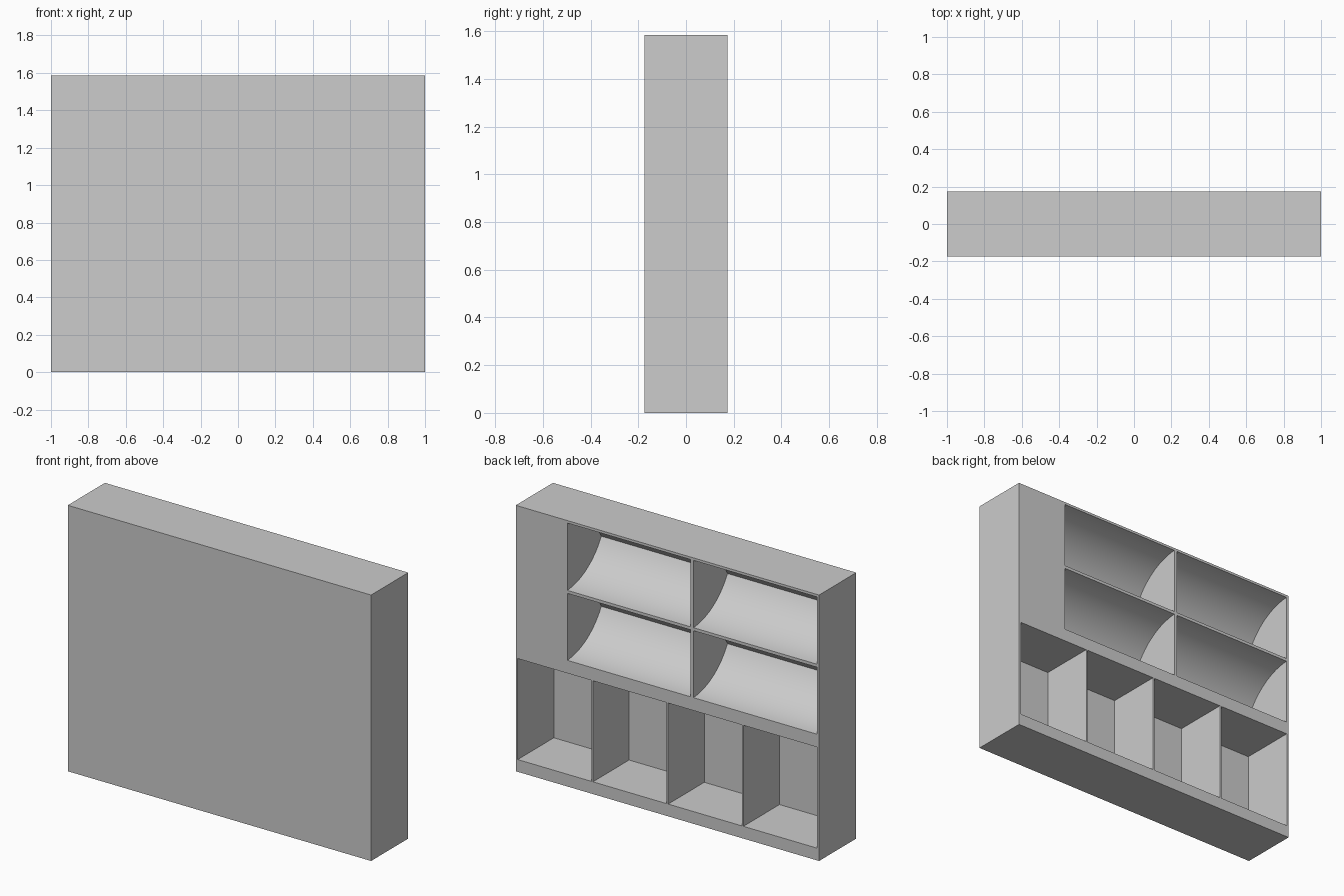
import bpy, bmesh, math

cube = bpy.data.objects.get("Cube")
if cube:
    bpy.data.objects.remove(cube, do_unlink=True)

WIDTH, DEPTH, HEIGHT = 2.0, 0.35, 1.585
BACK = DEPTH / 2          # open side of the compartments
OUT = BACK + 0.05         # cutters reach past the open side

grey = bpy.data.materials.new("light_grey")
grey.use_nodes = True
colour = (0.604, 0.604, 0.604, 1)
grey.diffuse_color = colour
grey.node_tree.nodes["Principled BSDF"].inputs["Base Color"].default_value = colour


def prism(name, profile, x0, x1):
    """Extrude a (y, z) profile from x0 to x1."""
    bm = bmesh.new()
    face = bm.faces.new([bm.verts.new((x0, y, z)) for y, z in profile])
    new = bmesh.ops.extrude_face_region(bm, geom=[face])["geom"]
    verts = [v for v in new if isinstance(v, bmesh.types.BMVert)]
    bmesh.ops.translate(bm, verts=verts, vec=(x1 - x0, 0, 0))
    bmesh.ops.recalc_face_normals(bm, faces=bm.faces)
    mesh = bpy.data.meshes.new(name)
    bm.to_mesh(mesh)
    bm.free()
    mesh.materials.append(grey)
    obj = bpy.data.objects.new(name, mesh)
    bpy.context.collection.objects.link(obj)
    return obj


def rect(y0, y1, z0, z1):
    return [(y0, z0), (y1, z0), (y1, z1), (y0, z1)]


def arch(z0, z1, depth, half_angle=math.radians(29), steps=16):
    """Pointed hollow: two matching arcs that meet in a crease at mid height."""
    rise = (z1 - z0) / 2
    slope = math.atan2(rise, depth)
    radius = math.hypot(rise, depth) / (2 * math.sin(half_angle))
    start = slope - half_angle
    arc = []
    for i in range(steps + 1):
        a = start + 2 * half_angle * i / steps
        arc.append((BACK - radius * (math.sin(a) - math.sin(start)),
                    radius * (math.cos(start) - math.cos(a))))
    lower = [(y, z0 + z) for y, z in arc]
    upper = [(y, z1 - z) for y, z in reversed(arc[:-1])]
    return [(OUT, z0)] + lower + upper + [(OUT, z1)]


# Solid cabinet block
cabinet = prism("cabinet", rect(-BACK, BACK, 0, HEIGHT), -WIDTH / 2, WIDTH / 2)
cutters = []

# Four tall compartments along the bottom
cell, divider = 0.486, 0.01
for i in range(4):
    x = -0.987 + i * (cell + divider)
    cutters.append(prism("lower_cutter", rect(-0.165, OUT, 0.073, 0.675), x, x + cell))

# Two rows of two curved compartments above
for z0, z1 in ((0.752, 1.151), (1.169, 1.57)):
    for x0, x1 in ((-0.985, -0.172), (-0.153, 0.66)):
        cutters.append(prism("upper_cutter", arch(z0, z1, 0.32), x0, x1))

# Cut the compartments and drop the cutters
bpy.context.view_layer.objects.active = cabinet
for cutter in cutters:
    cutter.hide_render = True
    cut = cabinet.modifiers.new("compartment", 'BOOLEAN')
    cut.operation = 'DIFFERENCE'
    cut.solver = 'EXACT'
    cut.object = cutter
    bpy.ops.object.modifier_apply(modifier=cut.name)
    bpy.data.objects.remove(cutter, do_unlink=True)

bpy.ops.object.select_all(action='DESELECT')
cabinet.select_set(True)
bpy.ops.object.shade_smooth_by_angle(angle=math.radians(30))
